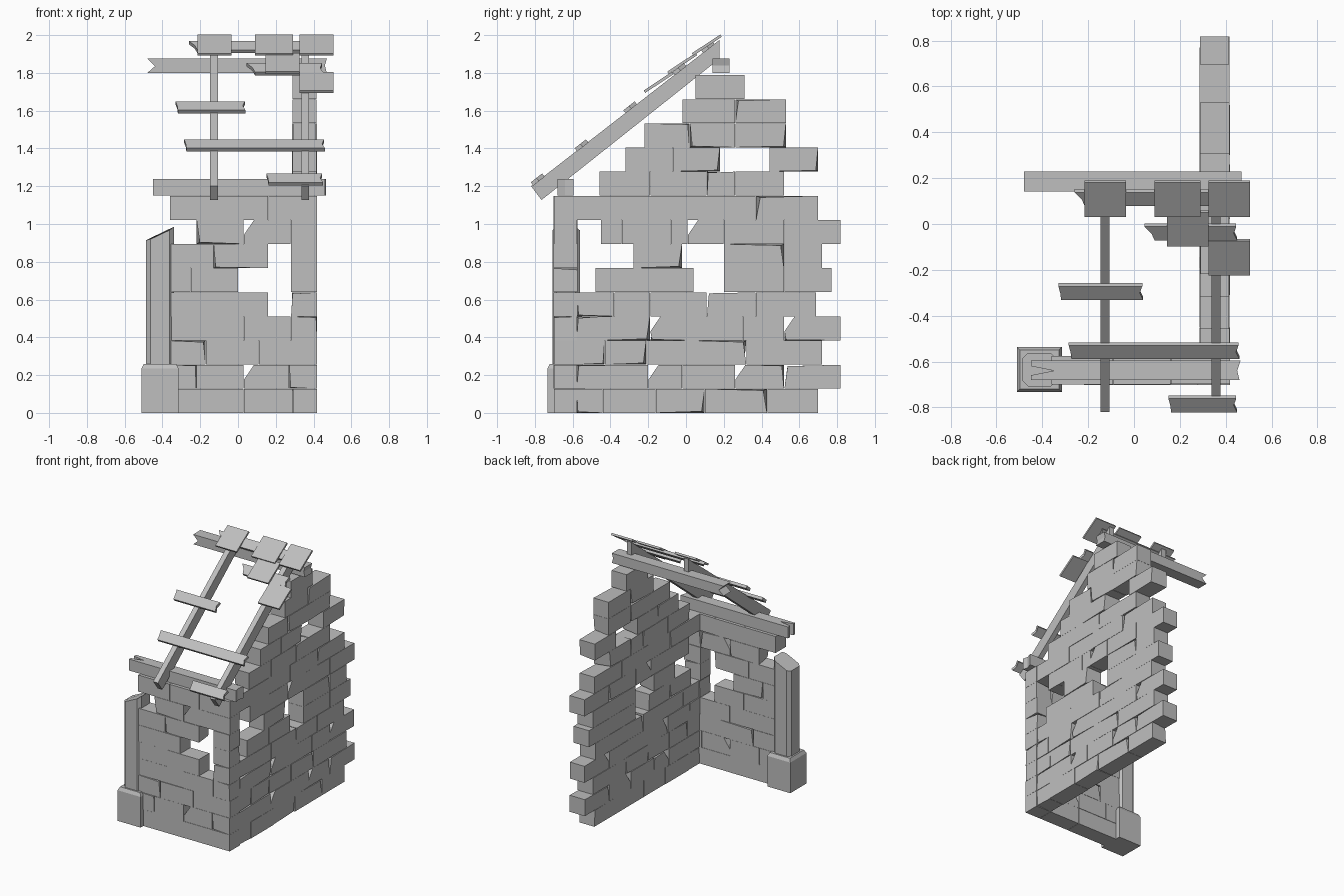
import bpy
import bmesh
import random
from math import cos, sin, radians
from mathutils import Matrix, Vector

random.seed(4)

cube = bpy.data.objects.get("Cube")
if cube:
    bpy.data.objects.remove(cube, do_unlink=True)

# One weathered grey for masonry and timber
grey = bpy.data.materials.new("weathered_grey")
grey.use_nodes = True
colour = (0.52, 0.52, 0.52, 1)
grey.diffuse_color = colour
for node in grey.node_tree.nodes:
    if node.type == 'BSDF_PRINCIPLED':
        node.inputs["Base Color"].default_value = colour


def frame(x_axis, y_axis, z_axis, origin=(0, 0, 0)):
    """Matrix whose columns are the given axes."""
    m = Matrix((x_axis, y_axis, z_axis)).transposed().to_4x4()
    m.translation = Vector(origin)
    return m


X, Y, Z = (1, 0, 0), (0, 1, 0), (0, 0, 1)


def facing_front(y):
    return frame(X, Z, (0, -1, 0), (0, y, 0))


def facing_side(x):
    return frame(Y, Z, X, (x, 0, 0))


def on_slope(angle, y, z):
    a = radians(angle)
    return frame(X, (0, cos(a), sin(a)), (0, -sin(a), cos(a)), (0, y, z))


def add_prism(bm, outline, depth, matrix):
    """Extrude a flat outline, centred on its plane; returns the vertices."""
    verts = [bm.verts.new((u, v, -depth / 2)) for u, v in outline]
    face = bm.faces.new(verts)
    made = bmesh.ops.extrude_face_region(bm, geom=[face])["geom"]
    top = [g for g in made if isinstance(g, bmesh.types.BMVert)]
    for v in top:
        v.co.z += depth
    bmesh.ops.transform(bm, matrix=matrix, verts=verts + top)
    return verts, top


def finish(name, bm):
    bmesh.ops.recalc_face_normals(bm, faces=bm.faces)
    mesh = bpy.data.meshes.new(name)
    bm.to_mesh(mesh)
    bm.free()
    mesh.materials.append(grey)
    obj = bpy.data.objects.new(name, mesh)
    bpy.context.scene.collection.objects.link(obj)
    return obj


def prism(name, outline, depth, matrix):
    bm = bmesh.new()
    add_prism(bm, outline, depth, matrix)
    return finish(name, bm)


def rect(x0, x1, y0, y1):
    return [(x0, y0), (x1, y0), (x1, y1), (x0, y1)]


COURSE = 0.1278


def brick_wall(name, courses, chips, thickness, matrix):
    """Each course is a list of runs, each run a list of joint positions."""
    bm = bmesh.new()
    for row, runs in enumerate(courses):
        low, high = row * COURSE, (row + 1) * COURSE
        for run in runs:
            for start, end in zip(run, run[1:]):
                outline = rect(start + 0.001, end - 0.001, low, high - 0.001)
                if (row, start) in chips:
                    # broken corner that leaves a hole through the wall
                    outline[3:] = [(start + 0.055, high - 0.001),
                                   (start + 0.001, high - 0.08)]
                depth = thickness + random.uniform(-0.006, 0.004)
                sides = add_prism(bm, outline, depth, matrix)
                # worn corners
                for side in sides:
                    if random.random() < 0.35:
                        v = random.choice(side)
                        middle = sum((w.co for w in side), Vector()) / len(side)
                        v.co = v.co.lerp(middle, random.uniform(0.06, 0.14))
    return finish(name, bm)


# Gable wall, joints along y from bottom to peak
gable_courses = [
    [[-.58, -.44, -.16, .1, .43, .7]],
    [[-.58, -.31, -.2, -.02, .26, .52, .82]],
    [[-.58, -.43, -.21, .05, .32, .72]],
    [[-.58, -.45, -.19, .04, .3, .52, .82]],
    [[-.58, -.38, -.19, .11, .37, .69]],
    [[-.48, -.22, .04], [.2, .52, .77]],
    [[-.28, -.02], [.2, .52, .72]],
    [[-.45, -.34, -.08, .01, .2, .52, .82]],
    [[-.58, -.22, .04, .37, .7]],
    [[-.46, -.19, .11, .26, .52]],
    [[-.32, -.07, .18], [.44, .7]],
    [[-.22, .02, .26, .53]],
    [[-.02, .26, .53]],
    [[.05, .31]],
]
brick_wall("gable_wall", gable_courses,
           {(1, -.2), (1, .26), (3, -.19), (3, .52), (7, .01)},
           0.128, facing_side(0.352))

# Front wall with the window opening, joints along x
front_courses = [
    [[-.36, .03, .29, .42]],
    [[-.36, -.22, .03, .27, .42]],
    [[-.36, -.17, .11, .42]],
    [[-.36, -.22, .03, .28, .42]],
    [[-.36, -.09, .16], [.28, .42]],
    [[-.36, -.25, 0], [.28, .42]],
    [[-.36, -.13, .16], [.28, .42]],
    [[-.22, .03, .28, .42]],
    [[-.36, -.09, .16, .42]],
]
brick_wall("front_wall", front_courses, {(1, .03), (7, .03)},
           0.125, facing_front(-0.638))


# Broken corner pillar: plinth, sloped collar and chamfered shaft
px, py = -0.413, -0.635
bm = bmesh.new()
r = 0.098
add_prism(bm, rect(-r, r, -r, r), 0.235, Matrix.Translation((px, py, 0.1175)))
_, top = add_prism(bm, rect(-r, r, -r, r), 0.025,
                   Matrix.Translation((px, py, 0.2475)))
for v in top:
    v.co.x = px + (v.co.x - px) * 0.87
    v.co.y = py + (v.co.y - py) * 0.87
finish("pillar_plinth", bm)

bm = bmesh.new()
r, c = 0.073, 0.05
octagon = [(-c, -r), (c, -r), (r, -c), (r, c), (c, r), (-c, r), (-r, c), (-r, -c)]
_, top = add_prism(bm, octagon, 0.65, Matrix.Translation((px, py, 0.585)))
for v in top:
    v.co.z = 0.965 + (v.co.x - px) * 0.48 - abs(v.co.y - py) * 0.3
finish("pillar_shaft", bm)

# Ridge beam with a split end, and the wall plate on the front wall
prism("ridge_beam", [(-.48, 1.8), (.47, 1.8), (.46, 1.84), (.47, 1.875),
                     (-.48, 1.875), (-.44, 1.835)], 0.088, facing_front(0.185))
prism("wall_plate", [(-.45, -.68), (.46, -.68), (.45, -.64), (.465, -.595),
                     (-.45, -.595), (-.45, -.62), (-.35, -.64), (-.45, -.66)],
      0.088, Matrix.Translation((0, 0, 1.195)))

# Rafters
for side, x in (("right", -0.127), ("left", 0.357)):
    prism("rafter_" + side, [(-.82, 1.2), (-.765, 1.127), (.178, 1.875), (.178, 1.975)],
          0.04, facing_side(x))

# Roof battens with splintered ends: x range, y on the slope
PITCH = 38.0
battens = [(-.26, .42, .115), (.045, .45, -.035), (-.33, .04, -.295),
           (-.285, .46, -.553), (.15, .45, -.785)]
for i, (x0, x1, y) in enumerate(battens):
    h = 0.038
    z = 1.2 + (y + 0.82) * 0.779 + 0.008
    slant = 0.045 if i < 2 else 0.012
    outline = [(x0 + slant, -h), (x1, -h), (x1 - 0.015, 0.0), (x1 - 0.004, h),
               (x0, h), (x0 + slant * 0.7, 0.0)]
    prism(f"roof_batten_{i + 1}", outline, 0.022, on_slope(PITCH, y, z))

# Remaining roof tiles: centre x, width, centre y and z
tiles = [(-.125, .18, .11, 1.947), (.19, .2, .11, 1.947), (.415, .18, .11, 1.947),
         (.235, .18, -.02, 1.85), (.415, .18, -.145, 1.75)]
for i, (x, w, y, z) in enumerate(tiles):
    prism(f"roof_tile_{i + 1}", rect(x - w / 2, x + w / 2, -.09, .09),
          0.015, on_slope(33.5, y, z))
